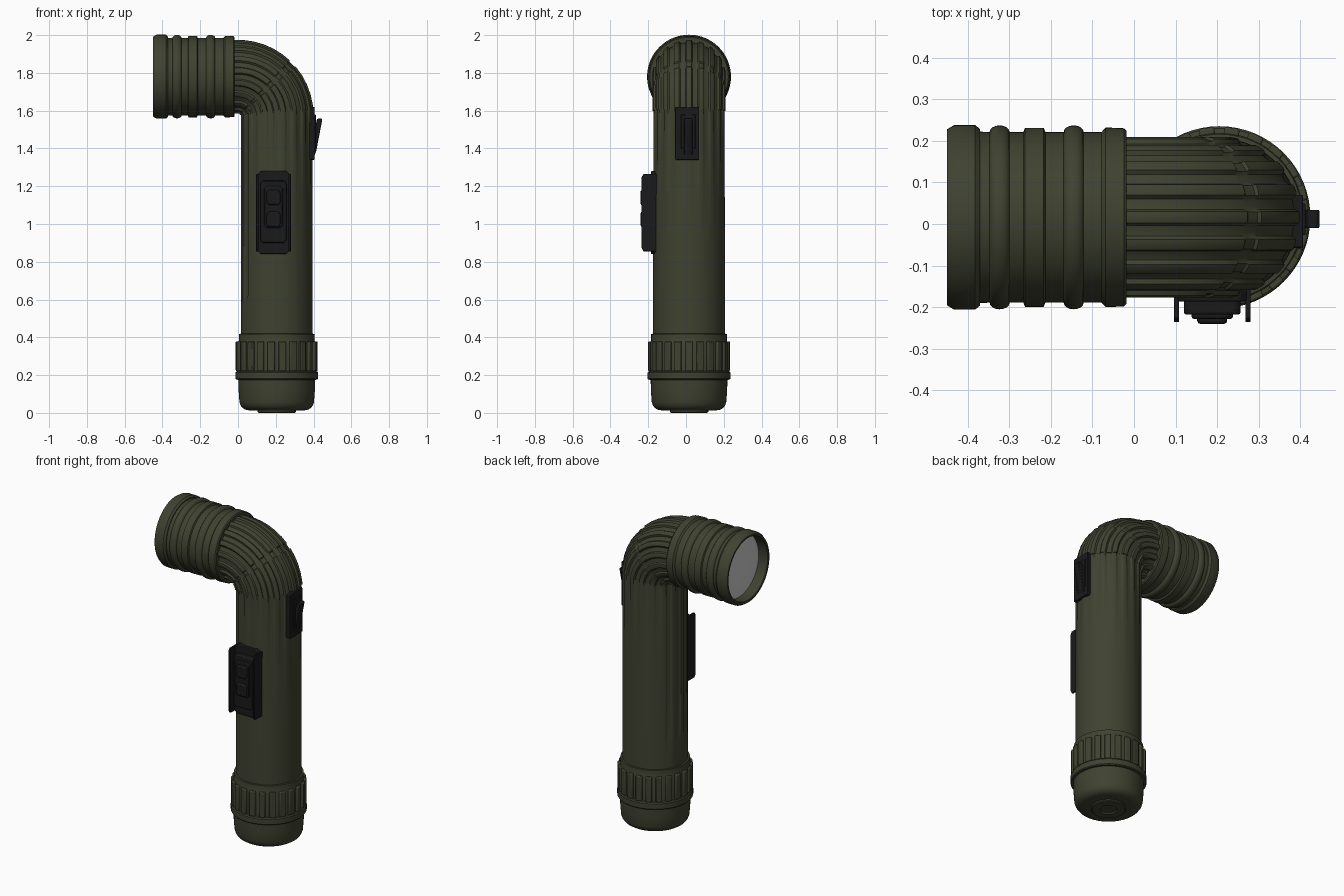
import bpy, bmesh, math
from math import sin, cos, pi, radians
from mathutils import Vector, Matrix

if "Cube" in bpy.data.objects:
    bpy.data.objects.remove(bpy.data.objects["Cube"])

CX, CY = 0.205, 0.016      # body axis
HZ = 1.78                  # head axis height


def material(name, rgb):
    m = bpy.data.materials.new(name)
    m.diffuse_color = (*rgb, 1)
    m.use_nodes = True
    m.node_tree.nodes["Principled BSDF"].inputs["Base Color"].default_value = m.diffuse_color
    return m


GREEN = material("olive", (0.05, 0.054, 0.03))
BLACK = material("black", (0.01, 0.01, 0.011))
WHITE = material("lens", (0.75, 0.74, 0.72))


def finish(name, bm, mat, angle=35, bevel=0):
    bmesh.ops.recalc_face_normals(bm, faces=bm.faces)
    me = bpy.data.meshes.new(name)
    bm.to_mesh(me)
    bm.free()
    ob = bpy.data.objects.new(name, me)
    bpy.context.collection.objects.link(ob)
    me.materials.append(mat)
    if bevel:
        b = ob.modifiers.new("bevel", 'BEVEL')
        b.width, b.segments = bevel, 2
    bpy.ops.object.select_all(action='DESELECT')
    ob.select_set(True)
    bpy.context.view_layer.objects.active = ob
    bpy.ops.object.shade_smooth_by_angle(angle=radians(angle))
    return ob


def rings(name, loops, mat, caps=True, angle=35):
    """Skin a list of closed loops of points."""
    bm = bmesh.new()
    vs = [[bm.verts.new(p) for p in loop] for loop in loops]
    n = len(vs[0])
    for a, b in zip(vs, vs[1:]):
        for i in range(n):
            j = (i + 1) % n
            bm.faces.new((a[i], a[j], b[j], b[i]))
    if caps:
        bm.faces.new(vs[0])
        bm.faces.new(vs[-1])
    return finish(name, bm, mat, angle)


def lathe(name, prof, mat, axis='Z', n=64, caps=True, rad=None):
    """Revolve (radius, position) pairs about the body or head axis."""
    loops = []
    for r, h in prof:
        loop = []
        for i in range(n):
            a = 2 * pi * i / n
            if axis == 'Z':
                loop.append((CX + r * cos(a), CY + r * sin(a), h))
            else:
                loop.append((h, CY + r * cos(a), HZ + r * sin(a)))
        loops.append(loop)
    return rings(name, loops, mat, caps)


def prism(name, outline, plane, lo, hi, mat, bevel=0.004):
    """Extrude a 2D outline along y (plane 'XZ') or x (plane 'YZ')."""
    bm = bmesh.new()
    def put(p, d):
        return bm.verts.new((p[0], d, p[1]) if plane == 'XZ' else (d, p[0], p[1]))
    a = [put(p, lo) for p in outline]
    b = [put(p, hi) for p in outline]
    bm.faces.new(a)
    bm.faces.new(b)
    for i in range(len(a)):
        j = (i + 1) % len(a)
        bm.faces.new((a[i], a[j], b[j], b[i]))
    return finish(name, bm, mat, 30, bevel)


def chamfered(x0, x1, z0, z1, c):
    return [(x0 + c, z0), (x1 - c, z0), (x1, z0 + c), (x1, z1 - c),
            (x1 - c, z1), (x0 + c, z1), (x0, z1 - c), (x0, z0 + c)]


def flute(a, count=18):
    """0 in a groove, 1 on a rib."""
    return min(1, max(0, 0.5 + 1.3 * cos(count * a)))


# Fluted straight body, flutes fade downward but run long on the inner side
N = 180
loops = []
for z in (0.40, 0.58, 0.62, 0.9, 1.15, 1.35, 1.5, 1.615):
    loop = []
    for i in range(N):
        a = 2 * pi * i / N
        depth = 0.009 * max(0, (z - 1.1) / 0.515)
        if cos(a) < -0.75 and z > 0.6:
            depth = max(depth, 0.007)
        r = 0.19 - depth * (1 - flute(a))
        loop.append((CX + r * cos(a), CY + r * sin(a), z))
    loops.append(loop)
rings("body_tube", loops, GREEN)

# Ribbed elbow swept through a quarter turn about (0, 1.575)
loops = []
path = [(0, 0.03, 0)] + [(radians(t), 0, 0) for t in (8, 16, 24, 32, 40)]
path += [(radians(t), 0, d) for t, d in ((41, 0.006), (46, 0.006), (47, 0))]
path += [(radians(t), 0, 0) for t in (54, 62, 70, 78, 86, 90)] + [(pi / 2, -0.05, 0)]
for t, s, dip in path:
    loop = []
    for i in range(N):
        a = 2 * pi * i / N
        f = flute(a)
        r = 0.182 + (0.013 - dip) * f
        rr = max(0.006, CX + r * cos(a))
        x, z = rr * cos(t), 1.575 + rr * sin(t)
        if t == 0:
            z += s
        elif s:
            x += s
        loop.append((x, CY + r * sin(a), z))
    loops.append(loop)
rings("ribbed_elbow", loops, GREEN)

# Head barrel with alternating rounded and flat rings, open at the lens end
prof = [(0.17, -0.018), (0.208, -0.018), (0.214, -0.024), (0.216, -0.068), (0.205, -0.078)]


def bump(x, r=0.221, w=0.024):
    return [(0.205 + (r - 0.205) * sin(pi * k / 8), x + w * cos(pi * k / 8)) for k in range(9)]


prof += bump(-0.145)
prof += [(0.205, -0.213), (0.215, -0.217), (0.215, -0.262), (0.205, -0.266)]
prof += bump(-0.323)
prof += [(0.206, -0.372), (0.17, -0.372)]
lathe("head_barrel", prof, GREEN, 'X')
lathe("bezel_ring", [(0.197, -0.37), (0.212, -0.37), (0.222, -0.382), (0.222, -0.432),
                     (0.211, -0.45), (0.2, -0.45), (0.197, -0.447), (0.197, -0.37)],
      GREEN, 'X', caps=False)
lathe("lens", [(0.2, -0.374), (0.2, -0.38)] +
      [(0.198 * cos(radians(t)), -0.38 - 0.03 * sin(radians(t))) for t in (15, 30, 45, 60, 75, 87)],
      WHITE, 'X')

# Tail cap: rounded cup, ring, knurled collar, bottom boss
cup = [(0.11, 0.012), (0.15, 0.014)]
cup += [(0.15 + 0.048 * sin(radians(t)), 0.066 - 0.052 * cos(radians(t))) for t in (20, 40, 60, 80)]
cup += [(0.202, 0.12), (0.203, 0.175), (0.215, 0.176), (0.219, 0.181), (0.219, 0.214),
        (0.214, 0.22), (0.203, 0.222), (0.203, 0.375), (0.2, 0.385), (0.2, 0.418), (0.185, 0.42)]
lathe("tail_cap", cup, GREEN)
lathe("tail_boss", [(0.045, 0.008), (0.05, 0.0), (0.095, 0.0), (0.102, 0.005), (0.102, 0.02)], GREEN)

bm = bmesh.new()
for k in range(22):
    m = (Matrix.Translation((CX, CY, 0)) @ Matrix.Rotation(2 * pi * k / 22, 4, 'Z')
         @ Matrix.Translation((0.206, 0, 0.3)) @ Matrix.Diagonal((0.022, 0.037, 0.158, 1)))
    bmesh.ops.create_cube(bm, size=1, matrix=m)
finish("grip_ribs", bm, GREEN, 35, 0.005)

# Switch housing: back plate, two side guards, stepped slider
SX = 0.188
prism("switch_plate", chamfered(0.096, 0.28, 0.84, 1.28, 0.025), 'XZ', -0.186, -0.15, BLACK)
for side, name in ((-1, "left"), (1, "right")):
    x = SX + side * 0.086
    prism(f"switch_guard_{name}", [(-0.15, 0.855), (-0.225, 0.855), (-0.236, 0.875),
          (-0.236, 1.245), (-0.225, 1.265), (-0.15, 1.265)], 'YZ', x - 0.006, x + 0.006, BLACK, 0.002)
prism("switch_base", chamfered(0.12, 0.256, 0.9, 1.23, 0.012), 'XZ', -0.218, -0.17, BLACK, 0.006)
prism("switch_slider", chamfered(0.138, 0.238, 0.98, 1.2, 0.012), 'XZ', -0.228, -0.2, BLACK, 0.006)
for z, name in ((1.025, "lower"), (1.14, "upper")):
    prism(f"switch_button_{name}", chamfered(0.152, 0.224, z - 0.04, z + 0.04, 0.01),
          'XZ', -0.24, -0.21, BLACK, 0.008)

# Belt clip on the right side: plate and tilted hook
prism("clip_plate", chamfered(-0.058, 0.07, 1.34, 1.62, 0.004), 'YZ', 0.375, 0.406, BLACK, 0.003)
prism("clip_hook", [(0.4, 1.35), (0.414, 1.385), (0.446, 1.552), (0.438, 1.56), (0.418, 1.556),
                    (0.4, 1.47)], 'XZ', -0.01, 0.034, BLACK, 0.003)
prism("clip_rib", [(0.395, 1.4), (0.412, 1.4), (0.412, 1.58), (0.395, 1.58)],
      'XZ', -0.026, 0.05, BLACK, 0.003)
